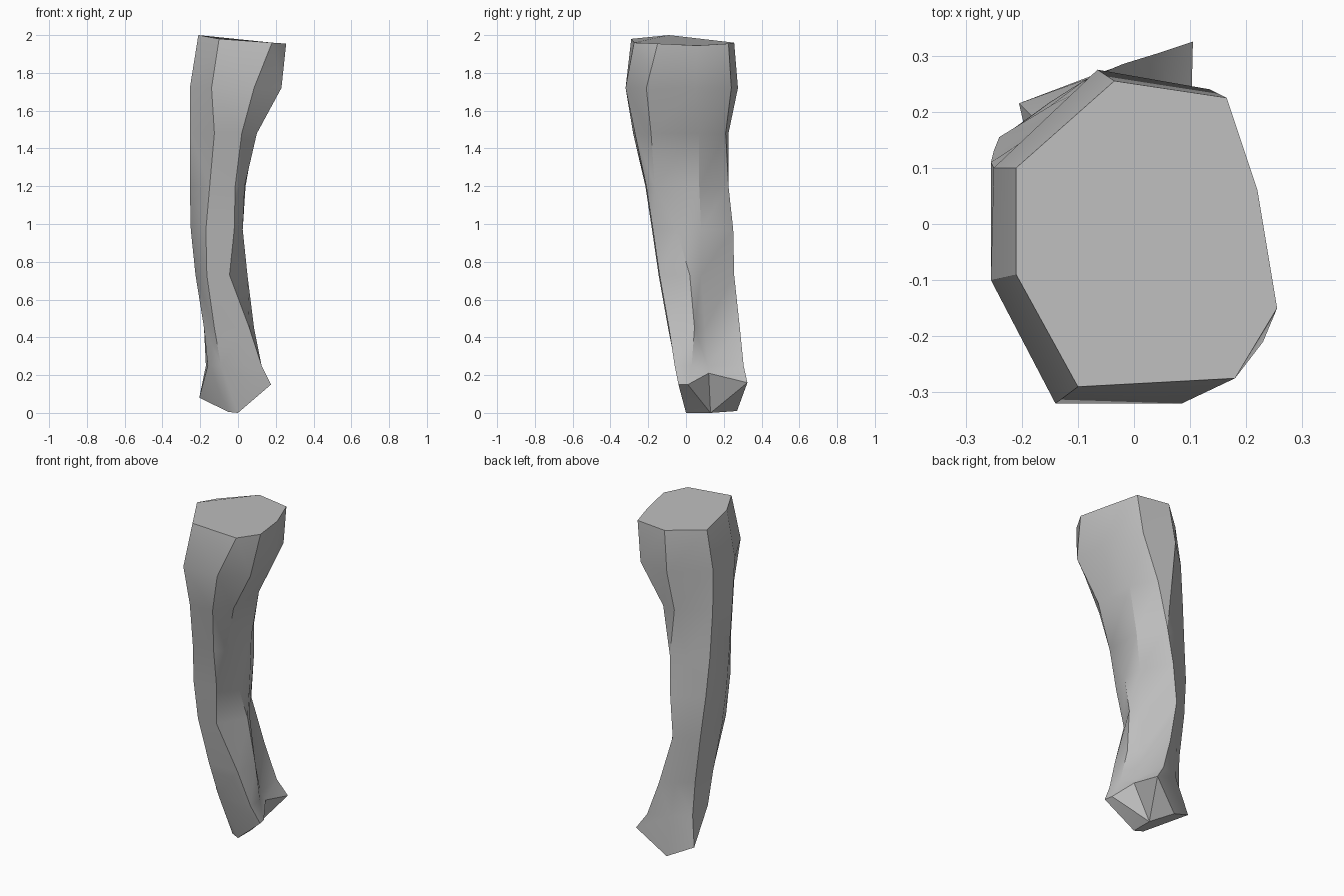
import bpy, bmesh, math

cube = bpy.data.objects.get("Cube")
if cube:
    bpy.data.objects.remove(cube, do_unlink=True)

# One plain grey material
grey = bpy.data.materials.new("plain_grey")
grey.use_nodes = True
colour = (0.52, 0.52, 0.52, 1.0)
grey.diffuse_color = colour
grey.node_tree.nodes["Principled BSDF"].inputs["Base Color"].default_value = colour

# Tilted top cap: left, front, right, back, seen from above
top_cap = [(-.21, .10, 1.95), (-.21, -.09, 2.0), (-.10, -.29, 1.98), (.18, -.275, 1.96),
           (.255, -.15, 1.955), (.22, .06, 1.945), (.165, .225, 1.955), (-.035, .255, 1.96)]

# Shaft cross-sections by height, same corner order
shaft = {
    1.72: [(-.25, .10), (-.255, -.10), (-.14, -.32), (.085, -.32),
           (.23, -.21), (.215, .05), (.135, .24), (-.065, .275)],
    1.48: [(-.255, .11), (-.255, -.08), (-.125, -.28), (.02, -.27),
           (.10, -.185), (.09, .07), (.005, .21), (-.08, .225)],
    1.20: [(-.25, .13), (-.255, -.05), (-.15, -.215), (-.015, -.21),
           (.035, -.165), (.04, .07), (-.05, .225), (-.14, .19)],
    0.97: [(-.24, .155), (-.25, -.03), (-.17, -.18), (-.02, -.175),
           (.025, -.05), (.025, .08), (-.07, .25), (-.15, .21)],
    0.73: [(-.215, .17), (-.225, -.02), (-.165, -.145), (-.045, -.14),
           (.05, .02), (.02, .08), (-.09, .255), (-.15, .217)],
    0.45: [(-.18, .17), (-.18, .0), (-.125, -.095), (.06, -.09),
           (.085, .045), (.02, .10), (-.02, .285), (-.10, .24)],
    0.25: [(-.17, .18), (-.16, .02), (-.09, -.055), (.125, -.06),
           (.125, .03), (.07, .115), (.045, .305), (-.08, .26)],
}

# Flared foot rim, then the smaller sole it tapers to
foot_rim = [(-.205, .215, .08), (-.05, .02, .005), (0, 0, 0), (.175, -.04, .15),
            (.165, .01, .15), (.10, .12, .21), (.105, .325, .16), (-.06, .27, .01)]
toe, heel = foot_rim[2], foot_rim[7]
sole = [foot_rim[0], foot_rim[1], toe, toe, toe, (0, .13, 0), heel, heel]

rings = [top_cap]
rings += [[(x, y, z) for x, y in ring] for z, ring in shaft.items()]
rings += [foot_rim, sole]


def loft(name, sections):
    """Skin the closed sections in order and cap both ends."""
    bm = bmesh.new()
    loops = [[bm.verts.new(p) for p in s] for s in sections]
    for upper, lower in zip(loops, loops[1:]):
        n = len(upper)
        for i in range(n):
            j = (i + 1) % n
            bm.faces.new((upper[i], lower[i], lower[j], upper[j]))
    bm.faces.new(loops[0])
    bm.faces.new(loops[-1])
    bmesh.ops.remove_doubles(bm, verts=bm.verts[:], dist=1e-4)
    bmesh.ops.recalc_face_normals(bm, faces=bm.faces[:])
    # Split the twisted side quads along their shorter diagonal
    quads = [f for f in bm.faces if len(f.verts) == 4]
    bmesh.ops.triangulate(bm, faces=quads, quad_method='SHORT_EDGE')
    mesh = bpy.data.meshes.new(name)
    bm.to_mesh(mesh)
    bm.free()
    obj = bpy.data.objects.new(name, mesh)
    bpy.context.collection.objects.link(obj)
    mesh.materials.append(grey)
    return obj


limb = loft("limb_shaft", rings)

# Soft shading along the shaft, crisp ridges
bpy.ops.object.select_all(action='DESELECT')
limb.select_set(True)
bpy.context.view_layer.objects.active = limb
bpy.ops.object.shade_smooth_by_angle(angle=math.radians(30))
